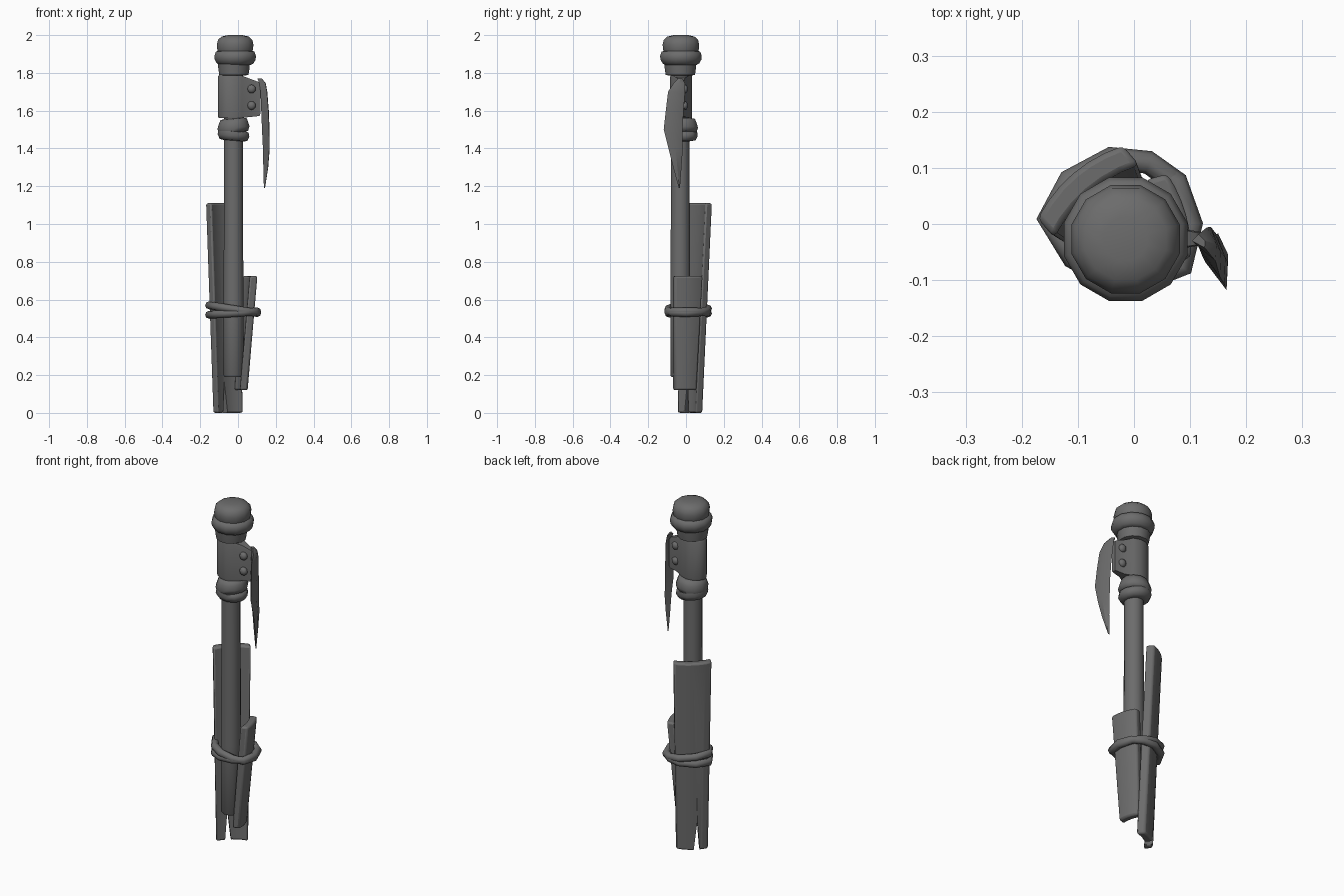
import bpy, bmesh, math
from mathutils import Vector

cube = bpy.data.objects.get("Cube")
if cube:
    bpy.data.objects.remove(cube)

grey = bpy.data.materials.new("dark grey")
grey.use_nodes = True
colour = (0.15, 0.15, 0.15, 1)
grey.diffuse_color = colour
grey.node_tree.nodes["Principled BSDF"].inputs["Base Color"].default_value = colour

AX, AY = -0.024, -0.03   # axis of the pole


def finish(name, bm, angle=40, bevel=0):
    bmesh.ops.recalc_face_normals(bm, faces=bm.faces)
    mesh = bpy.data.meshes.new(name)
    bm.to_mesh(mesh)
    bm.free()
    mesh.materials.append(grey)
    ob = bpy.data.objects.new(name, mesh)
    bpy.context.collection.objects.link(ob)
    if bevel:
        mod = ob.modifiers.new("Bevel", "BEVEL")
        mod.width, mod.segments, mod.limit_method = bevel, 2, "ANGLE"
        mod.angle_limit = math.radians(50)
    bpy.ops.object.select_all(action="DESELECT")
    bpy.context.view_layer.objects.active = ob
    ob.select_set(True)
    bpy.ops.object.shade_smooth_by_angle(angle=math.radians(angle))
    return ob


def skin(bm, rings, closed=False):
    """Join rings of points with quads; cap the ends unless closed."""
    loops = [[bm.verts.new(p) for p in ring] for ring in rings]
    n = len(loops[0])
    for k in range(len(loops) if closed else len(loops) - 1):
        a, b = loops[k], loops[(k + 1) % len(loops)]
        for i in range(n):
            j = (i + 1) % n
            bm.faces.new((a[i], a[j], b[j], b[i]))
    if not closed:
        bm.faces.new(loops[0])
        bm.faces.new(loops[-1])


def turned(name, profile, cx=AX, cy=AY, tilt=0, angle=50, sides=12):
    """Lathe of (radius, height) pairs, tilted sideways by a slope."""
    rings = []
    for r, z in profile:
        ring = []
        for i in range(sides):
            a = math.tau * (i + 0.5) / sides
            x = r * math.cos(a)
            ring.append((cx + x, cy + r * math.sin(a), z + tilt * x))
        rings.append(ring)
    bm = bmesh.new()
    skin(bm, rings)
    return finish(name, bm, angle)


def tube(name, points, radius, sides=8):
    """Closed rope through the points."""
    pts = [Vector(p) for p in points]
    rings = []
    for k, p in enumerate(pts):
        t = (pts[(k + 1) % len(pts)] - pts[k - 1]).normalized()
        side = t.cross(Vector((0, 0, 1))).normalized()
        up = side.cross(t)
        rings.append([p + radius * (math.cos(a) * side + math.sin(a) * up)
                      for a in (math.tau * i / sides for i in range(sides))])
    bm = bmesh.new()
    skin(bm, rings, closed=True)
    return finish(name, bm, 60)


def plank(name, low, high, z0, z1, thick, bulge, steps=6):
    """Bowed board: low and high are the outer edge corners at each end."""
    rings = []
    for (a, b), z in ((low, z0), (high, z1)):
        a, b = Vector((*a, z)), Vector((*b, z))
        out = (b - a).cross(Vector((0, 0, 1))).normalized()
        outer, inner = [], []
        for i in range(steps + 1):
            f = i / steps
            p = a.lerp(b, f) + out * bulge * 4 * f * (1 - f)
            outer.append(p)
            inner.append(p - out * thick)
        rings.append(outer + inner[::-1])
    bm = bmesh.new()
    skin(bm, rings)
    return finish(name, bm, 40, 0.01)


# Pole, and the neck, band and dome of its head
turned("pole", [(0.048, 0.19), (0.055, 0.2), (0.055, 0.6), (0.051, 1.2), (0.051, 1.8)])
turned("head_neck", [(0.06, 1.785), (0.08, 1.79), (0.085, 1.82), (0.09, 1.87)], cx=-0.022)
turned("head_band", [(0.085, 1.842), (0.1, 1.85), (0.112, 1.87), (0.114, 1.89),
                     (0.106, 1.912), (0.085, 1.92)], cx=-0.015, cy=-0.027, angle=60)
turned("head_dome", [(0.09, 1.9), (0.098, 1.925), (0.1, 1.95), (0.094, 1.975),
                     (0.075, 1.992), (0.04, 2.0)], cx=-0.015, cy=-0.027, angle=60)

# Collar of two tilted rings under the wrap
turned("collar_lower", [(0.05, 1.44), (0.075, 1.445), (0.087, 1.468), (0.083, 1.49),
                        (0.05, 1.5)], tilt=-0.08, cy=-0.022, angle=60)
turned("collar_upper", [(0.05, 1.482), (0.08, 1.487), (0.088, 1.51), (0.08, 1.535),
                        (0.072, 1.555), (0.05, 1.56)], tilt=0.08, cy=-0.022, angle=60)

# Wrap around the pole, ending in a flat flap
half = [(0.118, 0.012), (0.06, 0.022), (0.02, 0.045), (-0.02, 0.058),
        (-0.06, 0.053), (-0.092, 0.034), (-0.106, 0.012)]
outline = half + [(x, -y) for x, y in reversed(half)]
bm = bmesh.new()
skin(bm, [[(x * s, AY + 0.004 + y * s, z - drop * max(0, x) / 0.1) for x, y in outline]
          for z, s, drop in ((1.56, 0.97, -0.01), (1.57, 1.0, -0.01),
                             (1.78, 1.0, 0.035), (1.793, 0.93, 0.035))])
finish("wrap", bm, 50)

# Rivets on both faces of the flap
for side, label in ((-1, "front"), (1, "back")):
    for z, place in ((1.715, "upper"), (1.627, "lower")):
        bm = bmesh.new()
        bmesh.ops.create_uvsphere(bm, u_segments=10, v_segments=6, radius=0.023)
        for v in bm.verts:
            v.co = Vector((0.072 + v.co.x, AY + side * 0.022 + v.co.y * 0.8, z + v.co.z))
        finish(f"rivet_{label}_{place}", bm, 60)

# Hanging pointed blade: (height, x, y middle, half width, half thickness)
stations = [(1.77, 0.115, -0.03, 0.012, 0.012), (1.745, 0.13, -0.036, 0.03, 0.017),
            (1.70, 0.137, -0.05, 0.045, 0.018), (1.60, 0.143, -0.06, 0.047, 0.02),
            (1.50, 0.147, -0.068, 0.05, 0.02), (1.40, 0.15, -0.055, 0.038, 0.018),
            (1.30, 0.147, -0.046, 0.022, 0.013), (1.19, 0.14, -0.035, 0.003, 0.003)]
bm = bmesh.new()
skin(bm, [[(x + t * 0.9, y - w, z), (x + t, y, z), (x, y + w, z), (x - t, y, z)]
          for z, x, y, w, t in stations])
finish("hanging_blade", bm, 30)

# Boards tied to the pole
back = plank("back_board", ((0.002, 0.088), (-0.133, -0.012)),
             ((-0.02, 0.14), (-0.172, 0.01)), 0, 1.11, 0.045, 0.02)
plank("side_board", ((0.05, -0.06), (0.018, 0.057)), ((0.103, -0.06), (0.06, 0.09)),
      0.12, 0.725, 0.042, 0.012)

# Split in the foot of the back board
bm = bmesh.new()
along, across = Vector((0.76, 0.65, 0)), Vector((-0.65, 0.76, 0))
middle = Vector((-0.082, 0.022, 0))
skin(bm, [[middle + along * u + across * s + Vector((0, 0, z))
           for u, z in ((-0.017, -0.01), (0.017, -0.01), (0.003, 0.12), (-0.003, 0.17))]
          for s in (-0.15, 0.15)])
cutter = finish("split_cutter", bm)
cutter.hide_render = True
cutter.hide_viewport = True
cut = back.modifiers.new("Split", "BOOLEAN")
cut.object, cut.solver = cutter, "EXACT"

# Two crossing rope loops
path = [(-0.153, 0.01), (-0.108, -0.06), (-0.045, -0.092), (0.03, -0.094), (0.085, -0.075),
        (0.102, 0.0), (0.075, 0.075), (0.025, 0.11), (-0.04, 0.117), (-0.115, 0.077)]
for name, z, slope in (("rope_upper", 0.545, -0.16), ("rope_lower", 0.53, 0.07)):
    tube(name, [(x, y, z + slope * x) for x, y in path], 0.021)
